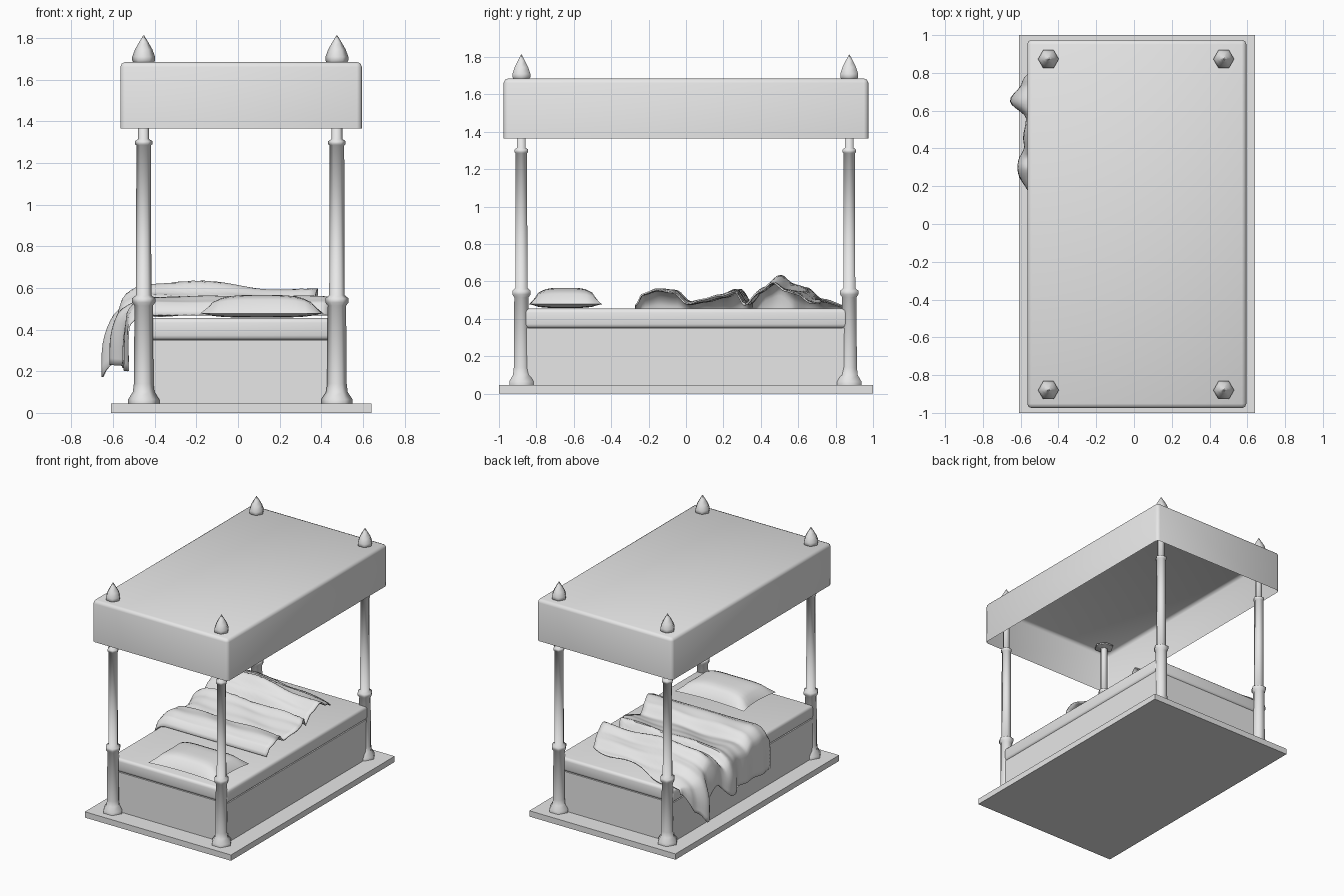
import bpy, bmesh, math

cube = bpy.data.objects.get("Cube")
if cube:
    bpy.data.objects.remove(cube)

grey = bpy.data.materials.new("plain_grey")
grey.use_nodes = True
COLOUR = (0.8, 0.8, 0.8, 1)
grey.diffuse_color = COLOUR
grey.node_tree.nodes["Principled BSDF"].inputs["Base Color"].default_value = COLOUR


def finish(name, bm, angle=None):
    """Turn a bmesh into a named object with the shared material."""
    bmesh.ops.recalc_face_normals(bm, faces=bm.faces)
    mesh = bpy.data.meshes.new(name)
    bm.to_mesh(mesh)
    bm.free()
    mesh.materials.append(grey)
    obj = bpy.data.objects.new(name, mesh)
    bpy.context.collection.objects.link(obj)
    if angle:
        bpy.ops.object.select_all(action="DESELECT")
        obj.select_set(True)
        bpy.context.view_layer.objects.active = obj
        bpy.ops.object.shade_smooth_by_angle(angle=math.radians(angle))
    return obj


def box(x0, x1, y0, y1, z0, z1):
    bm = bmesh.new()
    bmesh.ops.create_cube(bm, size=1)
    for v in bm.verts:
        v.co = ((x0 + x1) / 2 + v.co.x * (x1 - x0),
                (y0 + y1) / 2 + v.co.y * (y1 - y0),
                (z0 + z1) / 2 + v.co.z * (z1 - z0))
    return bm


def lathe(name, profile, x, y, sides=6):
    """Stack six-sided rings along a (radius, height) profile."""
    bm = bmesh.new()
    rings = [[bm.verts.new((x + r * math.cos(math.tau * i / sides),
                            y + r * math.sin(math.tau * i / sides), z))
              for i in range(sides)] for r, z in profile]
    for low, high in zip(rings, rings[1:]):
        for i in range(sides):
            j = (i + 1) % sides
            bm.faces.new((low[i], low[j], high[j], high[i]))
    bm.faces.new(rings[0])
    bm.faces.new(rings[-1])
    return finish(name, bm, 62)


def lerp(points, t):
    """Smoothly read a value from a short list of (position, value) points."""
    if t <= points[0][0]:
        return points[0][1]
    for (a, va), (b, vb) in zip(points, points[1:]):
        if t <= b:
            k = (t - a) / (b - a)
            return va + (vb - va) * k * k * (3 - 2 * k)
    return points[-1][1]


# Floor slab, bed box and mattress
finish("floor_slab", box(-0.61, 0.64, -1, 1, 0, 0.045))
finish("bed_box", box(-0.485, 0.505, -0.86, 0.86, 0.045, 0.35))
bm = box(-0.49, 0.51, -0.865, 0.865, 0.35, 0.455)
bmesh.ops.bevel(bm, geom=bm.edges[:], offset=0.022, segments=3, affect="EDGES", profile=0.5)
finish("mattress", bm, 40)

# Canopy: an open-bottomed shell with softened upper edges
bm = box(-0.565, 0.595, -0.975, 0.975, 1.365, 1.685)
bmesh.ops.delete(bm, geom=[f for f in bm.faces if f.normal.z < -0.5], context="FACES")
edges = [e for e in bm.edges if not e.is_boundary]
bmesh.ops.bevel(bm, geom=edges, offset=0.024, segments=2, affect="EDGES", profile=0.5)
finish("canopy", bm, 60)

# Four turned posts with pointed finials
POST = [(0.075, 0.045), (0.075, 0.065), (0.052, 0.1), (0.047, 0.14), (0.044, 0.515),
        (0.056, 0.53), (0.056, 0.55), (0.037, 0.565), (0.035, 1.285), (0.042, 1.29),
        (0.042, 1.305), (0.026, 1.315), (0.026, 1.655), (0.07, 1.665), (0.07, 1.675)]
FINIAL = [(0.045, 1.676), (0.055, 1.692), (0.055, 1.71), (0.042, 1.745), (0.022, 1.78), (0.002, 1.813)]
for end, y in (("front", -0.88), ("back", 0.873)):
    for side, x in (("right", -0.453), ("left", 0.475)):
        lathe(f"{end}_{side}_post", POST, x, y)
        lathe(f"{end}_{side}_finial", FINIAL, x, y)

# Pillow: a puffed grid with pinched, pointed corners
bm = bmesh.new()
bmesh.ops.create_grid(bm, x_segments=14, y_segments=10, size=1)
top = bm.faces[:]
copy = bmesh.ops.duplicate(bm, geom=top)["geom"]
under = {g for g in copy if isinstance(g, bmesh.types.BMVert)}
for v in bm.verts:
    a, b = v.co.x, v.co.y
    puff = max(0, (1 - a ** 4) * (1 - b ** 4)) ** 0.6
    px = 0.115 + a * (0.295 - 0.025 * (1 - b * b))
    py = -0.645 + b * (0.195 - 0.02 * (1 - a * a))
    pz = 0.478 - 0.02 * puff if v in under else 0.478 + 0.088 * puff
    v.co = (px, py, pz)
bmesh.ops.remove_doubles(bm, verts=bm.verts, dist=0.0005)
finish("pillow", bm, 70)

# Rumpled blanket: folds across the bed, hanging over the right side
FOLDS = [(-0.27, 0.47), (-0.23, 0.535), (-0.15, 0.56), (-0.06, 0.55), (0.02, 0.485),
         (0.1, 0.5), (0.2, 0.525), (0.28, 0.555), (0.33, 0.485), (0.41, 0.57),
         (0.49, 0.63), (0.56, 0.575), (0.62, 0.56), (0.7, 0.5), (0.83, 0.468)]
HEM = [(-0.27, 0.2), (0.3, 0.23), (0.46, 0.36), (0.58, 0.25), (0.66, 0.17), (0.72, 0.25), (0.83, 0.42)]
FLARE = [(-0.27, 0.02), (0.1, 0.03), (0.33, 0.1), (0.42, 0.06), (0.56, 0.06), (0.65, 0.13), (0.75, 0.08), (0.83, 0.02)]
ACROSS, ALONG, EDGE = 34, 64, -0.44
bm = bmesh.new()
grid = []
for i in range(ACROSS + 1):
    u = i / ACROSS
    row = []
    for j in range(ALONG + 1):
        w = j / ALONG
        flat = min(u / 0.65, 1)
        back = 0.66 + 0.17 * flat + 0.025 * math.sin(9 * flat)
        y = -0.27 + w * (back + 0.27)
        right_end = 0.43 - 0.08 * w + 0.02 * math.sin(17 * w)
        x = right_end + (EDGE - right_end) * flat
        fold_y = y + 0.035 * math.sin(3.2 * x) * w
        lift = 0.75 + 0.25 * math.exp(-((x + 0.25) / 0.3) ** 2) if fold_y > 0.33 else 0.95
        z = 0.462 + (lerp(FOLDS, fold_y) - 0.462) * lift
        z += 0.006 * math.sin(14 * x + 19 * y) * min(1, 6 * w)
        if u > 0.65:
            # Rounds the mattress edge, then falls towards the hem
            d = (u - 0.65) / 0.35
            drop = d ** 1.35
            z += (lerp(HEM, y) - z) * drop
            x -= 0.075 * min(1, d * 3.5) ** 0.7 + lerp(FLARE, y) * math.sin(min(1, d * 1.25) * math.pi / 2)
            x -= 0.008 * math.sin(31 * y) * d
        row.append(bm.verts.new((x, y, max(z, 0.462) if u <= 0.65 else z)))
    grid.append(row)
for a, b in zip(grid, grid[1:]):
    for j in range(ALONG):
        bm.faces.new((a[j], a[j + 1], b[j + 1], b[j]))
blanket = finish("blanket", bm, 50)
thick = blanket.modifiers.new("cloth_thickness", "SOLIDIFY")
thick.thickness = 0.008
thick.offset = 0
